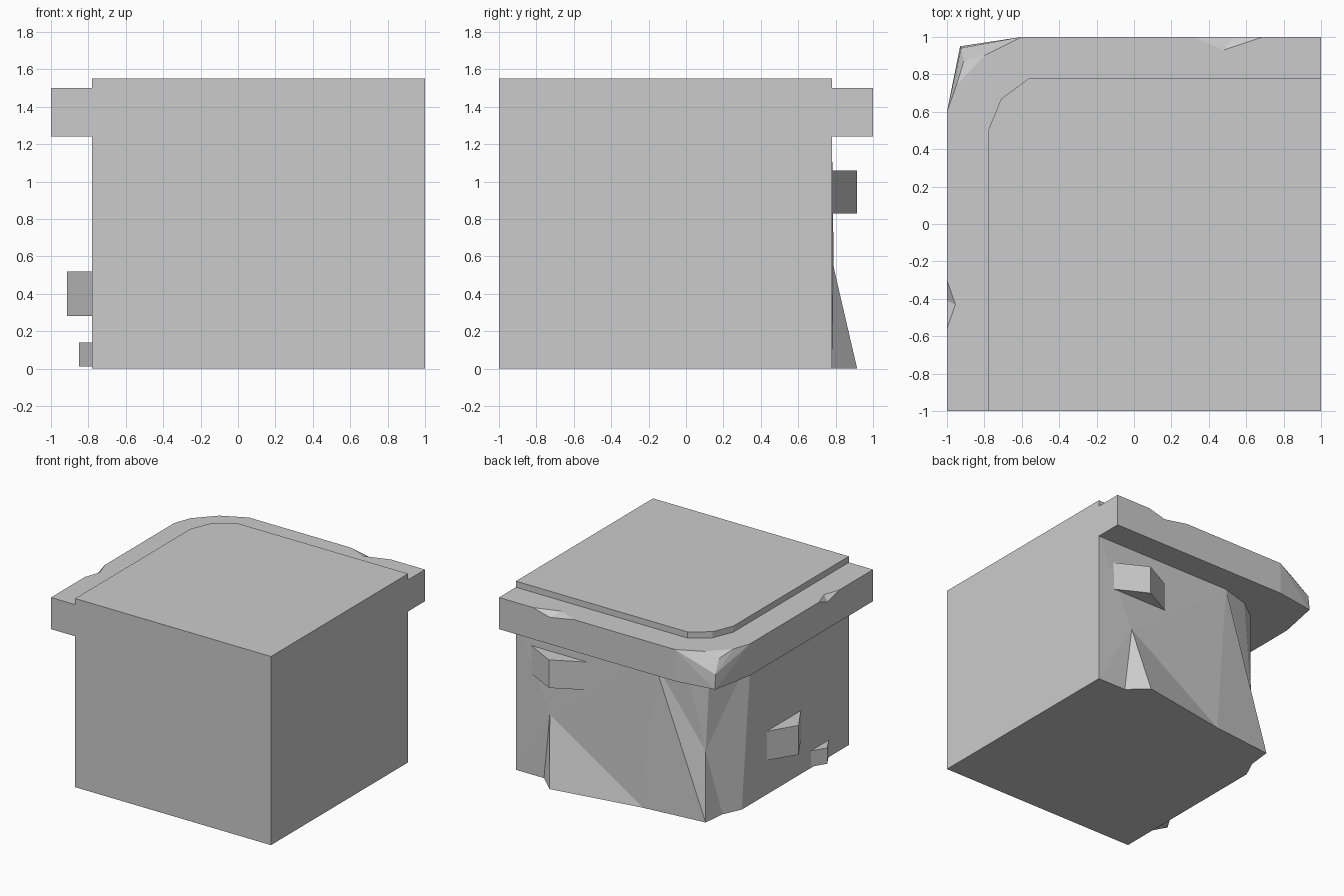
import bpy
import bmesh

cube = bpy.data.objects.get("Cube")
if cube:
    bpy.data.objects.remove(cube, do_unlink=True)

stone = bpy.data.materials.new("stone_grey")
stone.use_nodes = True
GREY = (0.6, 0.6, 0.6, 1)
stone.diffuse_color = GREY
stone.node_tree.nodes["Principled BSDF"].inputs["Base Color"].default_value = GREY


def finish(name, bm):
    """Turn a bmesh into a flat-shaded grey object."""
    bmesh.ops.recalc_face_normals(bm, faces=bm.faces[:])
    mesh = bpy.data.meshes.new(name)
    bm.to_mesh(mesh)
    bm.free()
    mesh.materials.append(stone)
    obj = bpy.data.objects.new(name, mesh)
    bpy.context.collection.objects.link(obj)
    return obj


def prism(name, outline, low, high):
    """Extrude a plan outline between two heights."""
    bm = bmesh.new()
    face = bm.faces.new([bm.verts.new((x, y, low)) for x, y in outline])
    grown = bmesh.ops.extrude_face_region(bm, geom=[face])["geom"]
    for v in grown:
        if isinstance(v, bmesh.types.BMVert):
            v.co.z = high
    return finish(name, bm)


def hull(name, points):
    """Convex solid around a few points."""
    bm = bmesh.new()
    for p in points:
        bm.verts.new(p)
    out = bmesh.ops.convex_hull(bm, input=bm.verts[:])
    loose = [v for v in bm.verts if not v.link_faces]
    bmesh.ops.delete(bm, geom=loose, context="VERTS")
    bmesh.ops.dissolve_limit(bm, angle_limit=0.01, verts=bm.verts[:], edges=bm.edges[:])
    return finish(name, bm)


WALL, SLAB_LOW, SLAB_TOP = 0.78, 1.24, 1.5

# Block body: foot ring, head ring, and a recessed corner and chipped wedge between
foot = [(-WALL, -1), (1, -1), (1, WALL), (0.745, WALL), (0.6, 0.915),
        (-0.16, 0.785), (-0.69, 0.73), (-0.71, 0.54), (-WALL, 0.39)]
head = [(-WALL, -1), (1, -1), (1, WALL), (-0.25, WALL),
        (-0.49, 0.71), (-0.64, 0.6), (-WALL, 0.27)]
bm = bmesh.new()
f = [bm.verts.new((x, y, 0)) for x, y in foot]
h = [bm.verts.new((x, y, SLAB_LOW)) for x, y in head]
wedge = bm.verts.new((0.685, 0.79, 0.54))
corner = bm.verts.new((-0.62, 0.63, 0.53))
for face in (
    f[::-1], h,
    (f[0], f[1], h[1], h[0]), (f[1], f[2], h[2], h[1]),
    (f[2], f[3], wedge), (f[2], wedge, h[2]), (h[2], wedge, h[3]),
    (f[3], f[4], wedge), (f[4], f[5], wedge), (f[5], h[3], wedge),
    (f[5], f[6], h[3]), (f[6], corner, h[3]), (h[3], corner, h[4]),
    (h[4], corner, h[5]), (h[5], corner, h[6]),
    (f[6], f[7], corner), (f[7], f[8], corner), (f[8], h[6], corner),
    (f[8], f[0], h[0], h[6]),
):
    bm.faces.new(face)
finish("block_body", bm)

# Overhanging slab with a broken corner
square = [(1, -1), (1, 1), (-0.6, 1), (-1, 0.6), (-1, -1)]
slab_points = [(x, y, z) for x, y in square for z in (SLAB_LOW, SLAB_TOP)]
slab_points += [(-0.8, 0.9, SLAB_TOP), (-0.95, 0.74, SLAB_TOP), (-0.93, 0.95, SLAB_LOW),
                (-0.925, 0.94, 1.36), (-0.91, 0.87, 1.46)]
slab = hull("ledge_slab", slab_points)


# Chips knocked out of the slab edge
def chip(back, outer_a, outer_b, lower, out):
    """Cut a wedge-shaped nick; the outer points are pushed past the edge."""
    points = [back, outer_a, outer_b, lower]
    points += [(p[0] + out[0], p[1] + out[1], p[2]) for p in points[1:]]
    points += [(p[0] + out[0], p[1] + out[1], p[2] + 0.1) for p in points[:3]]
    points += [(p[0], p[1], p[2] + 0.1) for p in points[:3]]
    cutter = hull("chip_cutter", points)
    mod = slab.modifiers.new("chip", "BOOLEAN")
    mod.operation = "DIFFERENCE"
    mod.solver = "EXACT"
    mod.object = cutter
    bpy.context.view_layer.objects.active = slab
    bpy.ops.object.modifier_apply(modifier=mod.name)
    bpy.data.objects.remove(cutter, do_unlink=True)


chip((0.48, 0.93, SLAB_TOP), (0.69, 1, SLAB_TOP), (0.32, 1, SLAB_TOP),
     (0.535, 1, 1.46), (0, 0.1))
chip((-0.955, -0.43, SLAB_TOP), (-1, -0.3, SLAB_TOP), (-1, -0.56, SLAB_TOP),
     (-1, -0.41, 1.46), (-0.1, 0))

# Raised top plate with a clipped corner
prism("top_plate", [(-WALL, -1), (1, -1), (1, WALL), (-0.56, WALL),
                    (-0.71, 0.67), (-WALL, 0.5)], SLAB_TOP, 1.55)

# Three-sided stone bumps on the two rough walls
prism("back_bump", [(0.864, WALL), (0.605, 0.915), (0.345, WALL)], 0.83, 1.06)
prism("side_bump_large", [(-WALL, 0.065), (-0.915, -0.156), (-WALL, -0.377)], 0.28, 0.52)
prism("side_bump_small", [(-WALL, -0.506), (-0.85, -0.62), (-WALL, -0.74)], 0.01, 0.14)
